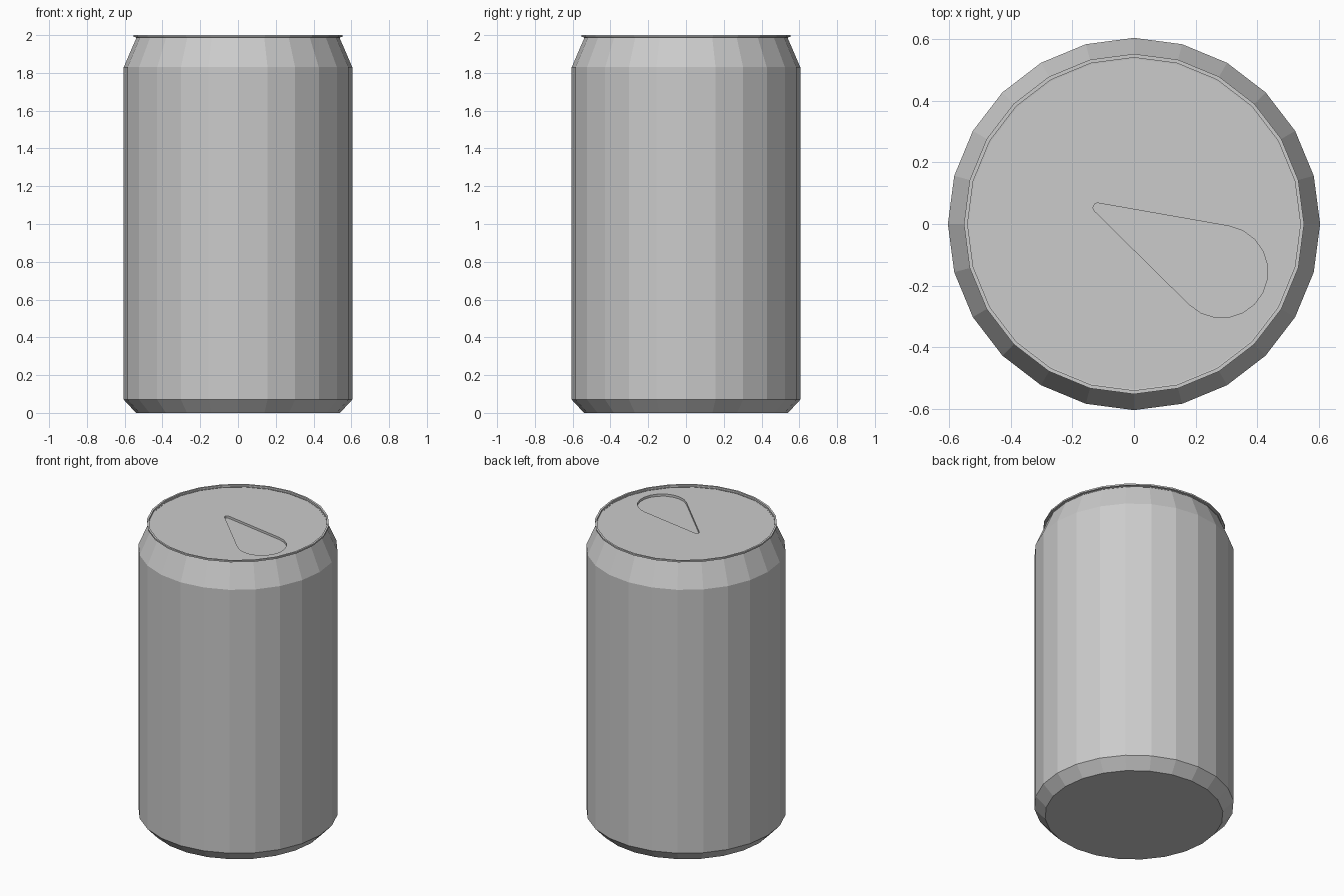
import bpy, bmesh
from math import pi, cos, sin, acos, atan2, hypot

if "Cube" in bpy.data.objects:
    bpy.data.objects.remove(bpy.data.objects["Cube"], do_unlink=True)

SIDES = 24
LID_Z = 1.985

# One plain metal colour
metal = bpy.data.materials.new("grey_metal")
metal.use_nodes = True
GREY = (0.6, 0.6, 0.6, 1)
metal.diffuse_color = GREY
metal.node_tree.nodes["Principled BSDF"].inputs["Base Color"].default_value = GREY


def ring(bm, radius, z):
    steps = [2 * pi * i / SIDES for i in range(SIDES)]
    return [bm.verts.new((radius * cos(a), radius * sin(a), z)) for a in steps]


def band(bm, low, high):
    n = len(low)
    for i in range(n):
        j = (i + 1) % n
        bm.faces.new((low[i], low[j], high[j], high[i]))


def loop_edges(bm, verts):
    pairs = zip(verts, verts[1:] + verts[:1])
    return [bm.edges.get(p) or bm.edges.new(p) for p in pairs]


def teardrop(big, big_r, tip, tip_r, steps=12):
    """Outline around two circles joined by their outer tangents."""
    dx, dy = big[0] - tip[0], big[1] - tip[1]
    axis = atan2(dy, dx)
    half = acos((tip_r - big_r) / hypot(dx, dy))
    points = []
    for (cx, cy), r, start, sweep, n in (
            (big, big_r, axis - half, 2 * half, steps),
            (tip, tip_r, axis + half, 2 * (pi - half), steps // 2)):
        for i in range(n + 1):
            a = start + sweep * i / n
            points.append((cx + r * cos(a), cy + r * sin(a)))
    return points


def finish(bm, name):
    bmesh.ops.recalc_face_normals(bm, faces=bm.faces)
    mesh = bpy.data.meshes.new(name)
    bm.to_mesh(mesh)
    bm.free()
    mesh.materials.append(metal)
    obj = bpy.data.objects.new(name, mesh)
    bpy.context.collection.objects.link(obj)


bm = bmesh.new()

# Base, wall, shoulder, rolled rim and the step down to the lid
profile = [(0.54, 0), (0.605, 0.07), (0.605, 1.83), (0.537, 1.988),
           (0.553, 1.99), (0.553, 2), (0.541, 2), (0.541, LID_Z)]
rings = [ring(bm, r, z) for r, z in profile]
for low, high in zip(rings, rings[1:]):
    band(bm, low, high)
bm.faces.new(rings[0][::-1])

# Sunken teardrop opening in the lid
outline = teardrop((0.285, -0.155), 0.15, (-0.118, 0.053), 0.015)
edge = [bm.verts.new((x, y, LID_Z)) for x, y in outline]
floor = [bm.verts.new((x, y, LID_Z - 0.015)) for x, y in outline]
band(bm, floor, edge)
bm.faces.new(floor)

# Lid surface around the opening
bmesh.ops.triangle_fill(bm, use_beauty=True, use_dissolve=False,
                        edges=loop_edges(bm, rings[-1]) + loop_edges(bm, edge))
finish(bm, "can_body")
